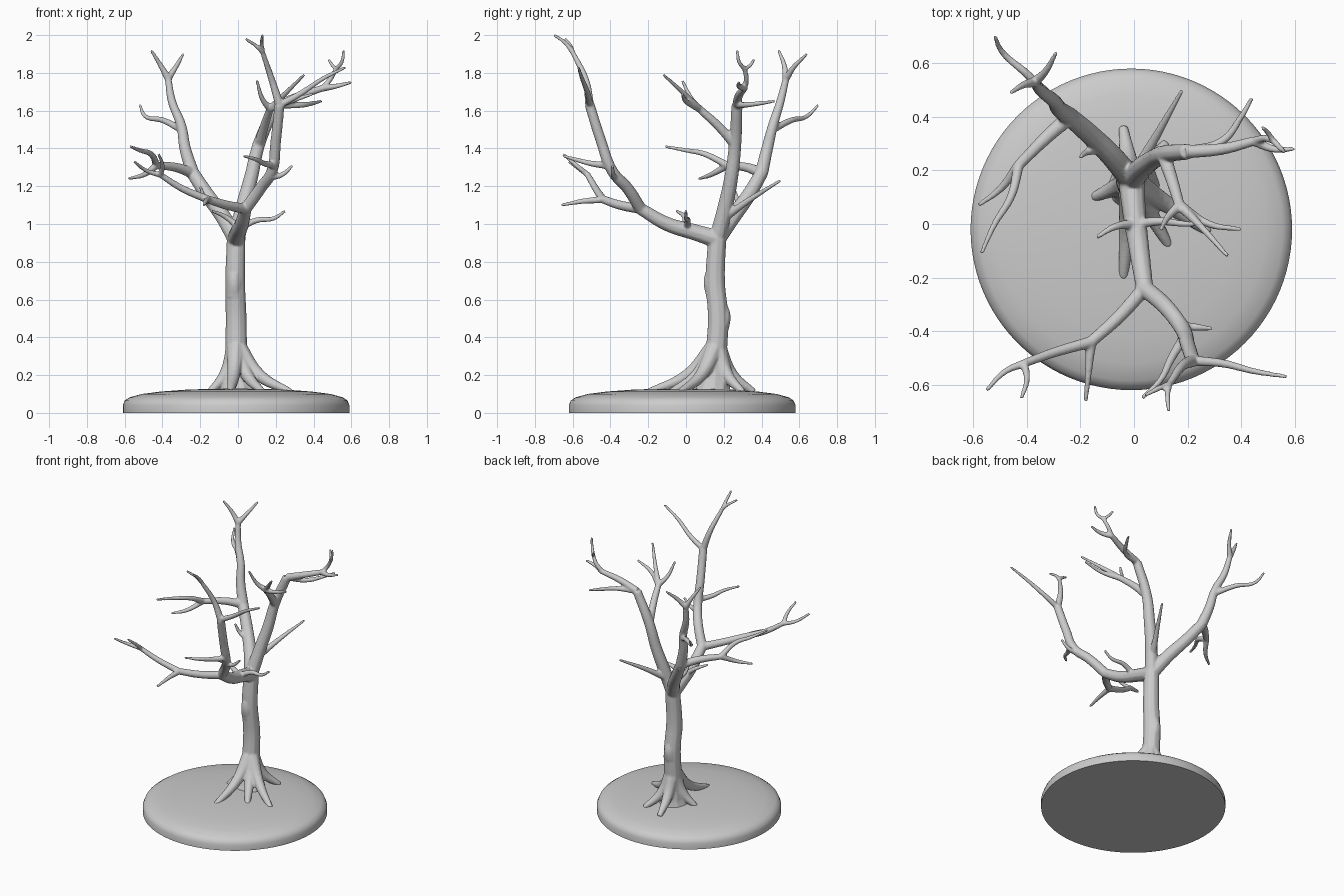
import bpy
import bmesh
import math
from mathutils import Vector

cube = bpy.data.objects.get("Cube")
if cube:
    bpy.data.objects.remove(cube)

# One plain grey for everything
grey = bpy.data.materials.new("plain_grey")
grey.use_nodes = True
colour = (0.6, 0.6, 0.6, 1)
grey.diffuse_color = colour
grey.node_tree.nodes["Principled BSDF"].inputs["Base Color"].default_value = colour


def add_object(name, mesh):
    obj = bpy.data.objects.new(name, mesh)
    bpy.context.collection.objects.link(obj)
    mesh.materials.clear()
    mesh.materials.append(grey)
    for polygon in mesh.polygons:
        polygon.use_smooth = True
        polygon.material_index = 0
    return obj


# Round domed base, turned from a profile
def turned_base(profile, centre, steps=96):
    bm = bmesh.new()
    verts = [bm.verts.new((r, 0, z)) for r, z in profile]
    edges = [bm.edges.new(pair) for pair in zip(verts, verts[1:])]
    bmesh.ops.spin(bm, geom=verts + edges, cent=(0, 0, 0), axis=(0, 0, 1),
                   angle=math.tau, steps=steps, use_merge=True)
    bmesh.ops.remove_doubles(bm, verts=bm.verts, dist=0.0005)
    bmesh.ops.recalc_face_normals(bm, faces=bm.faces)
    bmesh.ops.translate(bm, verts=bm.verts, vec=centre)
    mesh = bpy.data.meshes.new("ground_base")
    bm.to_mesh(mesh)
    bm.free()
    return add_object("ground_base", mesh)


base = turned_base([(0, 0), (.6, 0), (.6, .04), (.59, .065), (.565, .082),
                    (.5, .1), (.4, .113), (.25, .124), (0, .13)], (-.01, -.02, 0))
bpy.context.view_layer.objects.active = base
base.select_set(True)
bpy.ops.object.shade_smooth_by_angle(angle=math.radians(40))
base.select_set(False)

# All wood is tapered tubes on one curve, later fused into one skin
wood = bpy.data.curves.new("wood_paths", "CURVE")
wood.dimensions = "3D"
wood.bevel_depth = 1
wood.bevel_resolution = 3
wood.resolution_u = 6
wood.use_fill_caps = True


def limb(thick, thin, *points):
    """Tapered tube through the points; returns its last point."""
    spline = wood.splines.new("BEZIER")
    spline.bezier_points.add(len(points) - 1)
    for i, (knot, point) in enumerate(zip(spline.bezier_points, points)):
        knot.co = point
        knot.radius = thick + (thin - thick) * i / (len(points) - 1)
        knot.handle_left_type = knot.handle_right_type = "AUTO"
    return points[-1]


def twig(*points, thick=.02):
    return limb(thick, .008, *points)


# Trunk with a knot at the back and a bump in front
crown = limb(.062, .05, (-.01, .155, .05), (-.01, .16, .3), (-.01, .17, .5),
             (-.015, .155, .7), (-.01, .165, .92))
limb(.05, .025, (-.01, .17, .42), (-.01, .2, .51), (-.01, .19, .58))
limb(.045, .03, (-.02, .15, .62), (-.02, .13, .7), (-.02, .15, .78))

# Flared roots
for x, y in ((.28, -.03), (-.04, -.2), (-.04, .36), (-.15, .1), (.12, .3), (.13, -.08)):
    foot = Vector((x, y, .11))
    heart = Vector((-.01, .16, .36))
    bend = heart.lerp(foot, .42)
    bend.z = .2
    limb(.05, .018, heart, bend, foot)
limb(.11, .055, (0, .14, .08), (0, .15, .17), (-.01, .16, .32))

# Front limb, forking left and right
front_fork = limb(.05, .033, crown, (0, .05, .955), (.02, -.1, 1), (.04, -.24, 1.08))
twig((.01, 0, .98), (.1, .01, 1.02), (.19, 0, 1.03), (.25, 0, 1.07))
twig((.01, 0, .98), (-.07, -.01, 1.04), (-.14, -.05, 1.07))

# Tall front branch
knee = limb(.033, .027, front_fork, (.12, -.31, 1.19), (.18, -.39, 1.28),
            (.2, -.45, 1.44), (.22, -.51, 1.63))
tall_tip = limb(.024, .013, knee, (.18, -.53, 1.76), (.13, -.6, 1.91))
twig(tall_tip, (.125, -.64, 1.96), (.13, -.7, 2), thick=.014)
twig(tall_tip, (.1, -.61, 1.94), (.04, -.64, 1.98), thick=.014)
twig(knee, (.33, -.52, 1.69), (.45, -.55, 1.77), (.57, -.57, 1.83))
twig((.17, -.38, 1.25), (.23, -.385, 1.26), (.29, -.39, 1.31))
twig((.19, -.42, 1.31), (.14, -.5, 1.32), (.1, -.58, 1.34), (.03, -.65, 1.36))

# Low front branch
low_fork = limb(.028, .022, front_fork, (-.06, -.35, 1.1), (-.16, -.44, 1.13))
twig(low_fork, (-.17, -.55, 1.12), (-.18, -.66, 1.1))
low_end = limb(.022, .016, low_fork, (-.3, -.48, 1.19), (-.41, -.52, 1.26))
twig(low_end, (-.48, -.55, 1.28), (-.55, -.62, 1.33), thick=.016)
twig(low_end, (-.4, -.58, 1.31), (-.42, -.65, 1.37), thick=.016)

# Back limb
back_elbow = limb(.046, .036, crown, (-.08, .25, 1.04), (-.16, .33, 1.15), (-.24, .4, 1.27))
back_fork = limb(.036, .018, back_elbow, (-.28, .43, 1.4), (-.3, .46, 1.52),
                 (-.35, .5, 1.65), (-.37, .53, 1.77))
twig(back_fork, (-.33, .57, 1.83), (-.29, .64, 1.9))
twig(back_fork, (-.41, .52, 1.84), (-.46, .49, 1.92))
twig((-.3, .46, 1.5), (-.4, .56, 1.55), (-.49, .64, 1.57), (-.52, .7, 1.63))
side_fork = limb(.03, .02, back_elbow, (-.33, .32, 1.3), (-.43, .22, 1.31))
twig(side_fork, (-.46, .1, 1.37), (-.52, 0, 1.39), (-.57, -.11, 1.41))
twig(side_fork, (-.5, .13, 1.26), (-.58, .07, 1.24))
twig((-.12, .28, 1.1), (-.17, .27, 1.13), (-.2, .25, 1.2))

# Upright limb
upright = limb(.045, .03, crown, (.03, .21, 1.1), (.07, .24, 1.25),
               (.11, .26, 1.42), (.2, .27, 1.63))
twig((.01, .2, 1.03), (.09, .34, 1.13), (.18, .5, 1.23), thick=.024)
reach = limb(.026, .018, upright, (.33, .28, 1.68), (.45, .31, 1.72))
twig(reach, (.52, .28, 1.73), (.6, .28, 1.75))
high = limb(.016, .012, reach, (.49, .32, 1.77), (.52, .31, 1.82))
twig(high, (.55, .28, 1.86), (.56, .27, 1.92), thick=.013)
twig(high, (.5, .34, 1.84), (.48, .36, 1.87), thick=.012)
twig(upright, (.33, .31, 1.63), (.4, .4, 1.64), (.44, .47, 1.65))
inner = limb(.028, .02, (.11, .26, 1.42), (.14, .17, 1.52), (.17, .07, 1.61))
twig(inner, (.25, -.01, 1.69), (.35, -.12, 1.79))
twig(inner, (.28, .0, 1.65), (.4, -.02, 1.69))
twig(inner, (.13, .03, 1.66), (.1, -.02, 1.76))

# Fuse the wood into one smooth skin
paths = bpy.data.objects.new("wood_paths", wood)
bpy.context.collection.objects.link(paths)
graph = bpy.context.evaluated_depsgraph_get()
mesh = bpy.data.meshes.new_from_object(paths.evaluated_get(graph))
bpy.data.objects.remove(paths)
bm = bmesh.new()
bm.from_mesh(mesh)
bmesh.ops.remove_doubles(bm, verts=bm.verts, dist=.0001)
bmesh.ops.recalc_face_normals(bm, faces=bm.faces)
bm.to_mesh(mesh)
bm.free()
tree = add_object("bare_tree", mesh)
remesh = tree.modifiers.new("fuse", "REMESH")
remesh.mode = "VOXEL"
remesh.voxel_size = .006
remesh.use_smooth_shade = True
soften = tree.modifiers.new("soften", "SMOOTH")
soften.factor = .5
soften.iterations = 5
